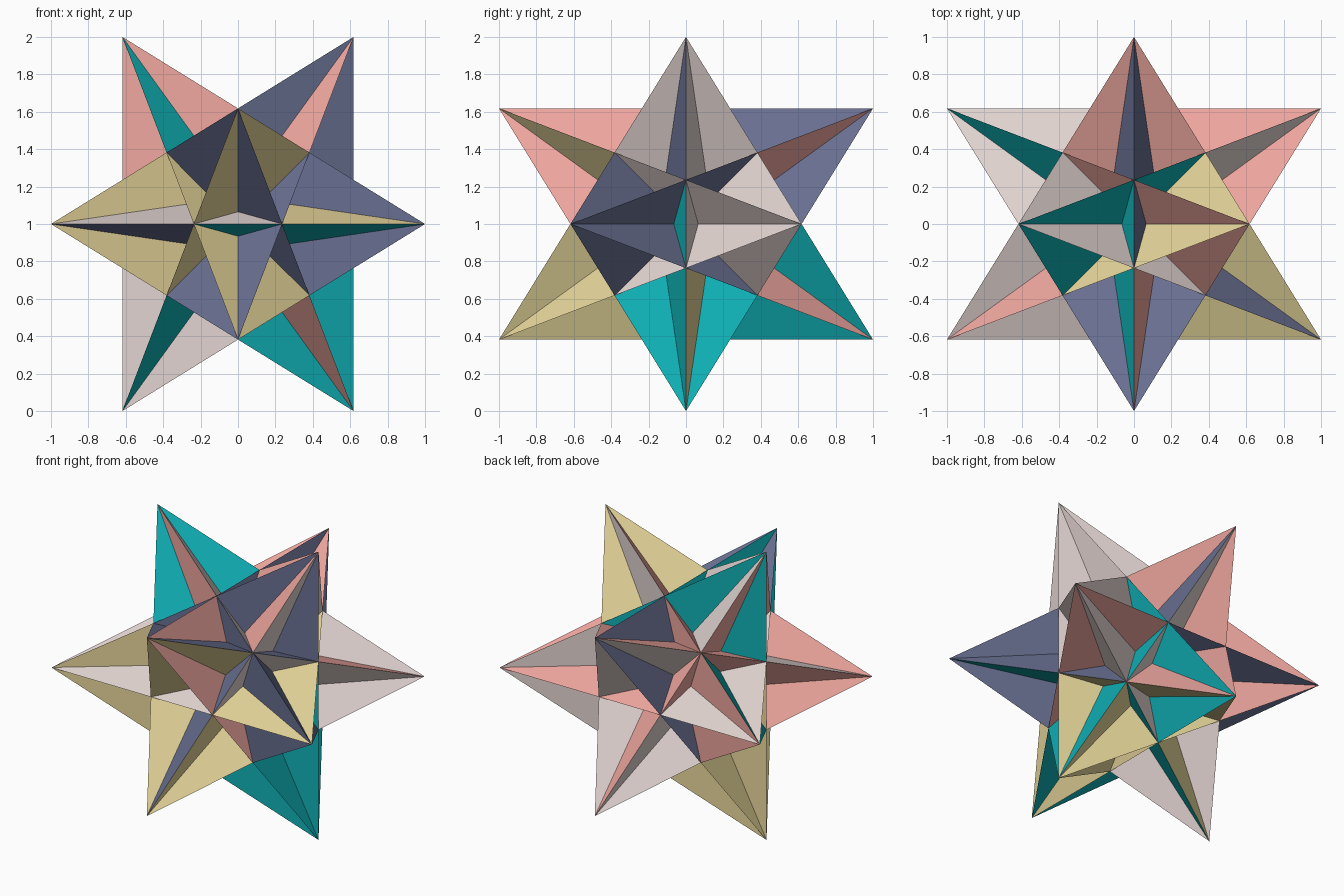
import bpy, bmesh
from mathutils import Vector
from itertools import product

if "Cube" in bpy.data.objects:
    bpy.data.objects.remove(bpy.data.objects["Cube"])

G = (5 ** 0.5 - 1) / 2
SIGNS = list(product((1, -1), repeat=2))

# Palette shared by all points of the star
palette = [("teal", (0.005, 0.43, 0.46)), ("sand", (0.78, 0.66, 0.32)),
           ("pale", (0.76, 0.66, 0.64)), ("salmon", (0.87, 0.39, 0.35)),
           ("slate", (0.14, 0.16, 0.28))]

mesh = bpy.data.meshes.new("star")
star = bpy.data.objects.new("star", mesh)
bpy.context.collection.objects.link(star)
for name, rgb in palette:
    mat = bpy.data.materials.new(name)
    mat.diffuse_color = (*rgb, 1)
    mat.use_nodes = True
    mat.node_tree.nodes["Principled BSDF"].inputs["Base Color"].default_value = mat.diffuse_color
    mesh.materials.append(mat)

bm = bmesh.new()


def big_triangle(corners, first_colour):
    """One large crossing triangle, split pinwheel-fashion into three coloured tips."""
    c = [Vector(p) for p in corners]
    mid = sum(c, Vector()) / 3
    split = [c[i].lerp(c[(i + 1) % 3], 0.382) for i in range(3)]
    for i in range(3):
        pts = [mid, split[i - 1], c[i], split[i]]
        if (pts[1] - mid).cross(pts[2] - mid).dot(mid) < 0:
            pts.reverse()
        face = bm.faces.new([bm.verts.new(p + Vector((0, 0, 1))) for p in pts])
        face.material_index = (first_colour + i) % 5


def turn(p, n):
    """Swap axes cyclically n times."""
    for _ in range(n):
        p = (p[2], p[0], p[1])
    return p


# Eight triangles facing the cube diagonals
for (x, y), colour in zip(SIGNS, (2, 0, 1, 3)):
    for z in (1, -1):
        big_triangle([(-x * G, 0, z), (0, y, -z * G), (x, -y * G, 0)], colour)

# Twelve triangles in three cyclic groups of four
for n, colours in enumerate([(1, 4, 0, 2), (2, 3, 1, 4), (3, 4, 0, 1)]):
    for (u, v), colour in zip(SIGNS, colours):
        k = -u * v
        tri = [(u * G, 0, k), (u * G, 0, -k), (-u, v * G, 0)]
        big_triangle([turn(p, n) for p in tri], colour)

bmesh.ops.remove_doubles(bm, verts=bm.verts, dist=1e-5)
bm.to_mesh(mesh)
bm.free()
